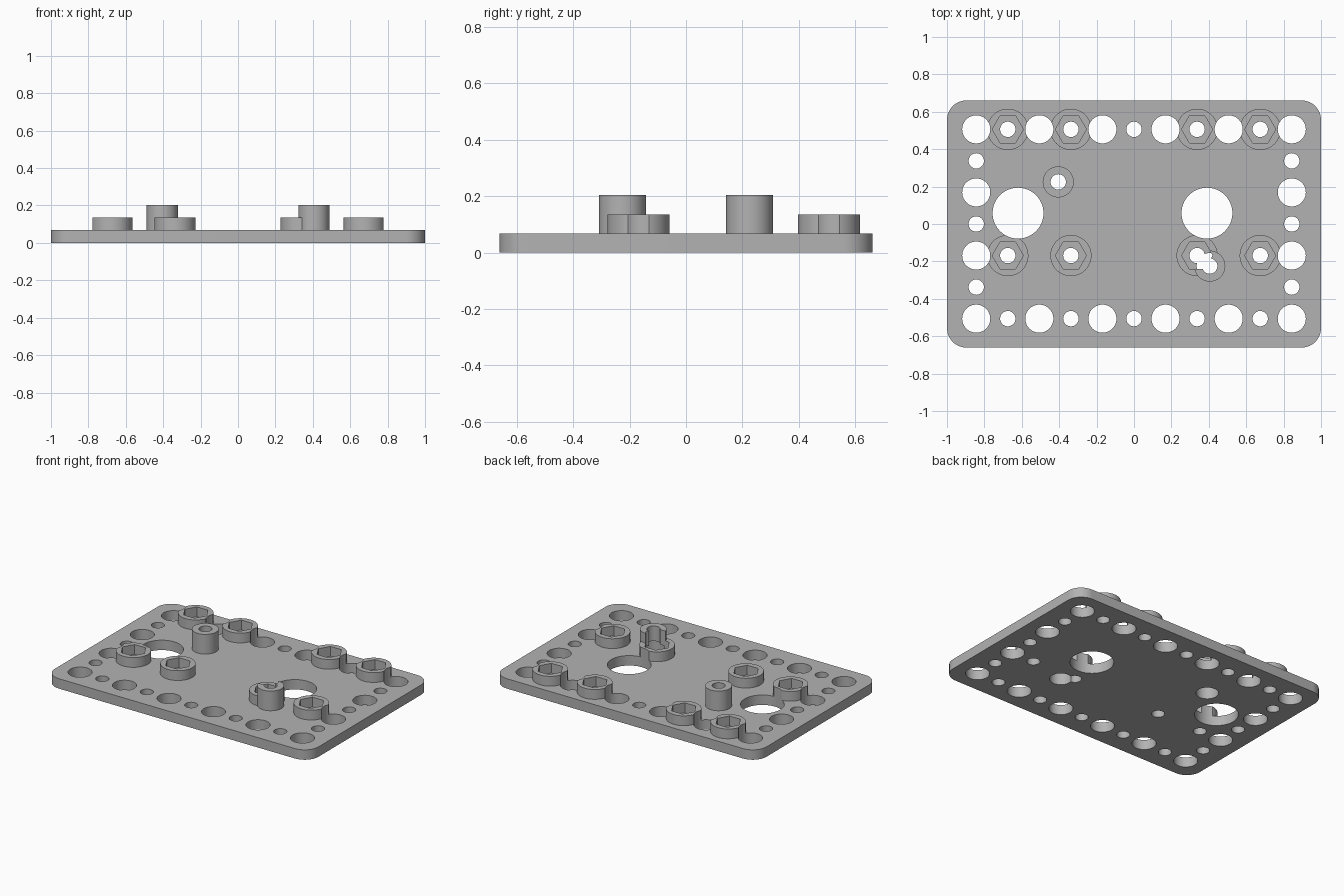
import bpy, bmesh, math
from mathutils import Matrix

cube = bpy.data.objects.get("Cube")
if cube:
    bpy.data.objects.remove(cube, do_unlink=True)

PITCH = 0.1687           # hole grid spacing
PLATE_TOP, BOSS_TOP, POST_TOP = 0.068, 0.135, 0.203
HALF_Y = 0.661

grey = bpy.data.materials.new("plain grey")
grey.use_nodes = True
grey.diffuse_color = (0.45, 0.45, 0.45, 1)
grey.node_tree.nodes["Principled BSDF"].inputs["Base Color"].default_value = grey.diffuse_color


def make_object(name, bm, collection):
    mesh = bpy.data.meshes.new(name)
    bm.to_mesh(mesh)
    bm.free()
    mesh.materials.append(grey)
    obj = bpy.data.objects.new(name, mesh)
    collection.objects.link(obj)
    return obj


def cylinder(name, x, y, radius, z0, z1, collection, sides=48):
    bm = bmesh.new()
    bmesh.ops.create_cone(bm, cap_ends=True, segments=sides, radius1=radius, radius2=radius,
                          depth=z1 - z0, matrix=Matrix.Translation((x, y, (z0 + z1) / 2)))
    if sides == 6:  # corners of the nut pocket point along x
        bmesh.ops.rotate(bm, verts=bm.verts, cent=(x, y, 0), matrix=Matrix.Rotation(math.pi / 6, 3, "Z"))
    return make_object(name, bm, collection)


def helper_collection(name):
    coll = bpy.data.collections.new(name)
    bpy.context.scene.collection.children.link(coll)
    return coll


def combine(obj, coll, operation):
    mod = obj.modifiers.new(operation.title(), "BOOLEAN")
    mod.operation, mod.solver = operation, "EXACT"
    mod.operand_type, mod.collection = "COLLECTION", coll
    mod.use_self = True
    bpy.ops.object.modifier_apply(modifier=mod.name)
    for helper in list(coll.objects):
        bpy.data.objects.remove(helper, do_unlink=True)
    bpy.data.collections.remove(coll)


# Base plate with rounded corners
bm = bmesh.new()
bmesh.ops.create_cube(bm, size=1)
bmesh.ops.scale(bm, vec=(2, 2 * HALF_Y, PLATE_TOP), verts=bm.verts)
bmesh.ops.translate(bm, vec=(0, 0, PLATE_TOP / 2), verts=bm.verts)
uprights = [e for e in bm.edges if abs(e.verts[0].co.z - e.verts[1].co.z) > 0.01]
bmesh.ops.bevel(bm, geom=uprights, offset=0.105, segments=14, profile=0.5, affect="EDGES")
plate = make_object("mounting_plate", bm, bpy.context.scene.collection)
bpy.context.view_layer.objects.active = plate
plate.select_set(True)

# Raised nut bosses and taller screw posts
bosses = [(i * PITCH, j * PITCH) for i in (-4, -2, 2, 4) for j in (3, -1)]
posts = [(-0.405, 0.225), (0.405, -0.225)]
raised = helper_collection("raised_parts")
for x, y in bosses:
    cylinder("nut_boss", x, y, 0.11, 0.03, BOSS_TOP, raised)
for x, y in posts:
    cylinder("screw_post", x, y, 0.083, 0.03, POST_TOP, raised)
combine(plate, raised, "UNION")

# Holes: alternating large and small around the rim
cutters = helper_collection("hole_cutters")
rim = [(i, j) for i in range(-5, 6) for j in (-3, 3)]
rim += [(i, j) for i in (-5, 5) for j in range(-2, 3)]
for i, j in rim:
    radius = 0.075 if i % 2 and j % 2 else 0.041
    cylinder("rim_hole", i * PITCH, j * PITCH, radius, -0.1, 0.4, cutters)

# Nut pockets with screw holes
for x, y in bosses:
    cylinder("nut_pocket", x, y, 0.083, PLATE_TOP, 0.4, cutters, sides=6)
    if y < 0:
        cylinder("boss_hole", x, y, 0.041, -0.1, 0.4, cutters)

# Posts are drilled through and counterbored from below
for x, y in posts:
    cylinder("post_hole", x, y, 0.041, -0.1, 0.4, cutters)
    cylinder("counterbore", x, y, 0.07, -0.1, 0.1, cutters)

# Two wide openings
for x in (-0.62, 0.39):
    cylinder("wide_opening", x, 0.058, 0.136, -0.1, 0.4, cutters, sides=64)
combine(plate, cutters, "DIFFERENCE")

bpy.ops.object.shade_smooth_by_angle(angle=math.radians(30))
